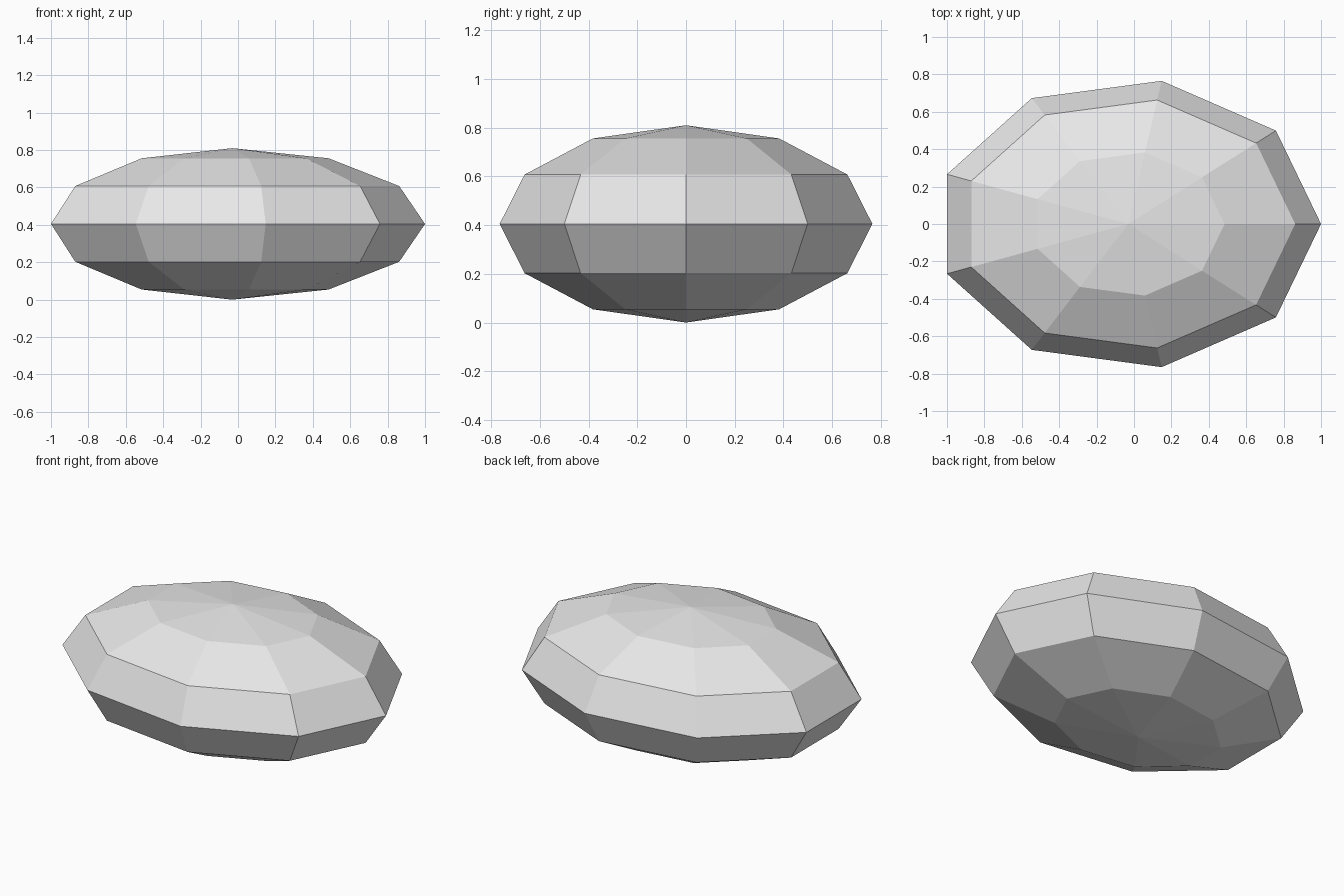
import bpy
import bmesh
from math import sin, cos, tau, pi

cube = bpy.data.objects.get("Cube")
if cube:
    bpy.data.objects.remove(cube, do_unlink=True)

SEGMENTS, RINGS = 9, 6
RX, RY, RZ = 1.031, 0.777, 0.405      # radii
CX, CZ = -0.031, 0.405                # centre

# Pale grey material
grey = bpy.data.materials.new("pale_grey")
grey.use_nodes = True
colour = (0.8, 0.8, 0.8, 1)
grey.diffuse_color = colour
grey.node_tree.nodes["Principled BSDF"].inputs["Base Color"].default_value = colour

# Flattened stone: rings of vertices between two poles
bm = bmesh.new()
rings = []
for r in range(1, RINGS):
    lat = pi * r / RINGS - pi / 2
    rings.append([bm.verts.new((CX + RX * cos(lat) * cos(tau * s / SEGMENTS),
                                RY * cos(lat) * sin(tau * s / SEGMENTS),
                                CZ + RZ * sin(lat))) for s in range(SEGMENTS)])
bottom = bm.verts.new((CX, 0, CZ - RZ))
top = bm.verts.new((CX, 0, CZ + RZ))

for s in range(SEGMENTS):
    n = (s + 1) % SEGMENTS
    bm.faces.new((bottom, rings[0][n], rings[0][s]))
    for low, high in zip(rings, rings[1:]):
        bm.faces.new((low[s], low[n], high[n], high[s]))
    bm.faces.new((rings[-1][s], rings[-1][n], top))
bmesh.ops.recalc_face_normals(bm, faces=bm.faces)

mesh = bpy.data.meshes.new("flattened_stone")
bm.to_mesh(mesh)
bm.free()
mesh.materials.append(grey)
stone = bpy.data.objects.new("flattened_stone", mesh)
bpy.context.collection.objects.link(stone)
